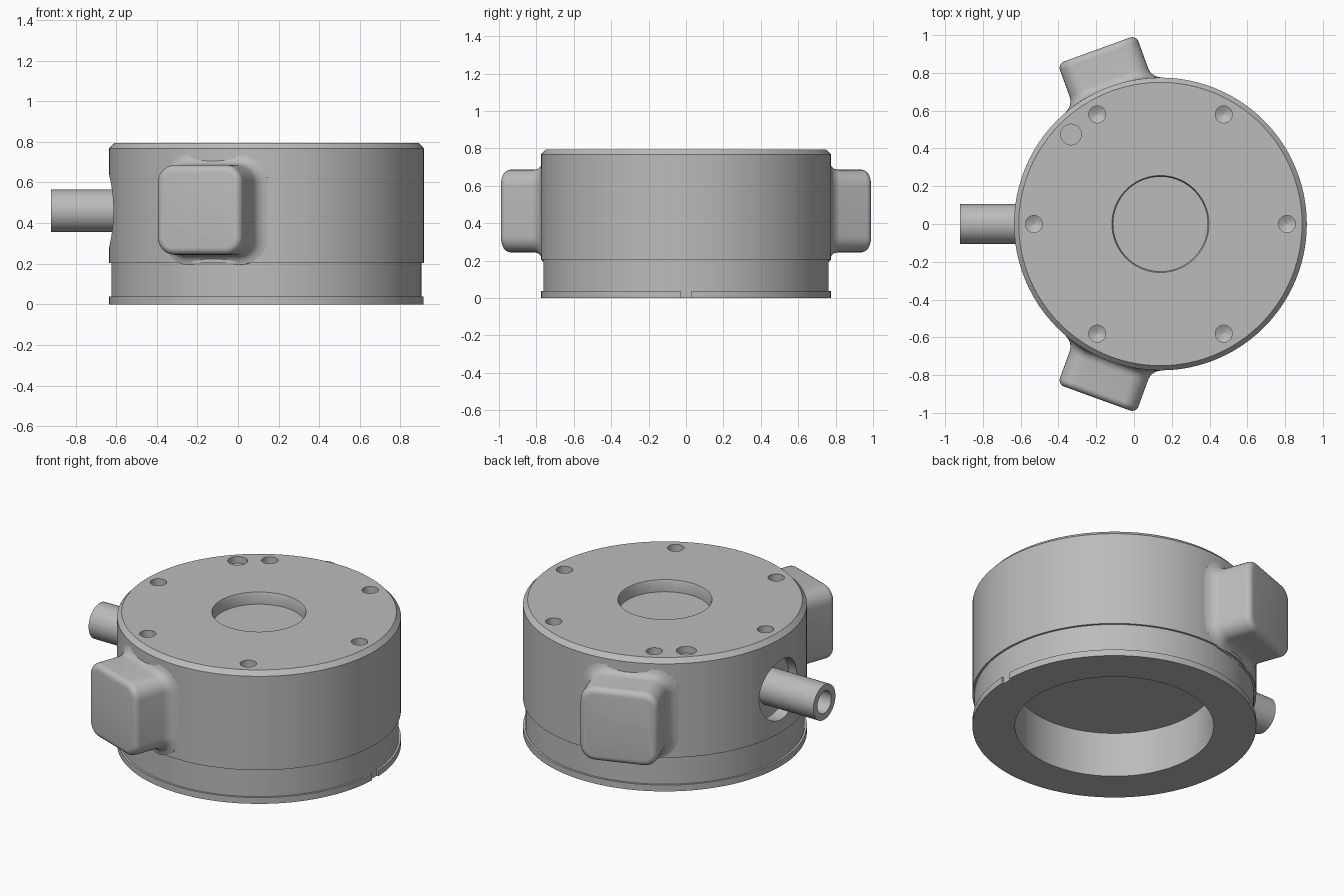
import bpy, bmesh, math
from mathutils import Matrix, Vector

cube = bpy.data.objects.get("Cube")
if cube:
    bpy.data.objects.remove(cube, do_unlink=True)

CX, R, H = 0.14, 0.775, 0.795      # drum axis, radius and height

grey = bpy.data.materials.new("light grey metal")
grey.use_nodes = True
colour = (0.5, 0.5, 0.5, 1)
grey.diffuse_color = colour
grey.node_tree.nodes["Principled BSDF"].inputs["Base Color"].default_value = colour


def finish(name, bm, matrix=Matrix()):
    """Turn a bmesh into a named object."""
    bmesh.ops.remove_doubles(bm, verts=bm.verts, dist=1e-5)
    bmesh.ops.transform(bm, matrix=matrix, verts=bm.verts)
    bmesh.ops.recalc_face_normals(bm, faces=bm.faces)
    mesh = bpy.data.meshes.new(name)
    bm.to_mesh(mesh)
    bm.free()
    mesh.materials.append(grey)
    obj = bpy.data.objects.new(name, mesh)
    bpy.context.collection.objects.link(obj)
    return obj


def loft(bm, rings, close=False, caps=False):
    """Bridge consecutive rings of points."""
    vs = [[bm.verts.new(p) for p in ring] for ring in rings]
    pairs = list(zip(vs, vs[1:])) + ([(vs[-1], vs[0])] if close else [])
    n = len(vs[0])
    for a, b in pairs:
        for i in range(n):
            j = (i + 1) % n
            bm.faces.new((a[i], a[j], b[j], b[i]))
    if caps:
        bm.faces.new(vs[0])
        bm.faces.new(vs[-1])


def lathe(name, profile, matrix=Matrix(), seg=96, ring=False):
    """Spin (radius, z) points around z; ring closes the profile on itself."""
    bm = bmesh.new()
    turn = [2 * math.pi * i / seg for i in range(seg)]
    loft(bm, [[(r * math.cos(a), r * math.sin(a), z) for a in turn] for r, z in profile],
         close=ring, caps=not ring)
    return finish(name, bm, matrix)


def cut(target, cutters):
    """Subtract the cutters, bake the result and delete them."""
    for c in cutters:
        c.hide_render = True
        mod = target.modifiers.new("cut", 'BOOLEAN')
        mod.operation, mod.solver, mod.object = 'DIFFERENCE', 'EXACT', c
    deps = bpy.context.evaluated_depsgraph_get()
    baked = bpy.data.meshes.new_from_object(target.evaluated_get(deps))
    target.modifiers.clear()
    target.data = baked
    for c in cutters:
        bpy.data.objects.remove(c, do_unlink=True)


def smooth(obj, degrees=30):
    bpy.ops.object.select_all(action='DESELECT')
    obj.select_set(True)
    bpy.context.view_layer.objects.active = obj
    bpy.ops.object.shade_smooth_by_angle(angle=math.radians(degrees))


axis = Matrix.Translation((CX, 0, 0))
side = Matrix.Translation((0, 0, 0.46)) @ Matrix.Rotation(-math.pi / 2, 4, 'Y')  # local z -> -x

# Drum housing with chamfered rim, centre recess and open underside
housing = lathe("housing", [
    (0.543, 0.203), (R, 0.203), (R, 0.768), (0.75, H), (0.257, H), (0.25, 0.775),
    (0.25, 0.725), (0.001, 0.725), (0.001, 0.27), (0.543, 0.27)], axis, ring=True)

# Screw holes with drilled tips, one shallow plug hole, and the cable port
cutters = []
for k in range(6):
    a = k * math.pi / 3
    spot = Matrix.Translation((CX + 0.67 * math.cos(a), 0.67 * math.sin(a), H))
    cutters.append(lathe("screw_hole_cutter", [
        (0.001, -0.085), (0.045, -0.06), (0.045, 0.05)], spot, seg=24))
a = math.radians(135)
spot = Matrix.Translation((CX + 0.67 * math.cos(a), 0.67 * math.sin(a), H))
cutters.append(lathe("plug_hole_cutter", [(0.055, -0.04), (0.055, 0.05)], spot, seg=24))
cutters.append(lathe("cable_port_cutter", [(0.18, 0.56), (0.18, 0.8)], side, seg=40))
cut(housing, cutters)
smooth(housing)

# Base ring with a thin bottom lip and a small index notch
base = lathe("base_ring", [
    (0.543, 0), (R, 0), (R, 0.038), (0.763, 0.038), (0.763, 0.203), (0.543, 0.203)],
    axis, ring=True)
bm = bmesh.new()
bmesh.ops.create_cube(bm, size=1)
notch = finish("notch_cutter", bm, Matrix.Translation((CX + 0.783, 0, 0.01))
               @ Matrix.Diagonal((0.04, 0.06, 0.08, 1)))
cut(base, [notch])
smooth(base)

# Hollow cable tube
tube = lathe("cable_tube", [
    (0.105, 0.53), (0.105, 0.922), (0.066, 0.922), (0.066, 0.62), (0.001, 0.62),
    (0.001, 0.53)], side, seg=40, ring=True)
smooth(tube)


def rounded_square(half, radius, steps=8):
    """Outline of a square with rounded corners, as (t, z) pairs."""
    pts = []
    for q, (sx, sz) in enumerate(((1, 1), (-1, 1), (-1, -1), (1, -1))):
        for i in range(steps + 1):
            b = (q + i / steps) * math.pi / 2
            pts.append((sx * (half - radius) + radius * math.cos(b),
                        sz * (half - radius) + radius * math.sin(b)))
    return pts


def side_block(name, angle):
    """Rounded block pointing out of the drum wall, with a fillet at its root."""
    rings = []
    # root fillet follows the curved wall: (outward offset, height over wall)
    for off, lift in ((0.05, -0.05), (0.05, 0), (0.03, 0.005), (0.015, 0.015),
                      (0.005, 0.03), (0, 0.05)):
        rings.append([(math.sqrt(R * R - t * t) + lift, t, z)
                      for t, z in rounded_square(0.221 + off, 0.085 + off)])
    # outer end with rounded edge
    for i in range(6):
        b = i / 5 * math.pi / 2
        off = 0.035 * (1 - math.cos(b))
        d = 0.948 + 0.035 * math.sin(b)
        rings.append([(d, t, z) for t, z in rounded_square(0.221 - off, 0.085 - off)])
    bm = bmesh.new()
    loft(bm, rings, caps=True)
    m = Matrix.Translation((CX, 0, 0.465)) @ Matrix.Rotation(math.radians(angle), 4, 'Z')
    smooth(finish(name, bm, m), 40)


side_block("back_block", 110)
side_block("front_block", -110)
